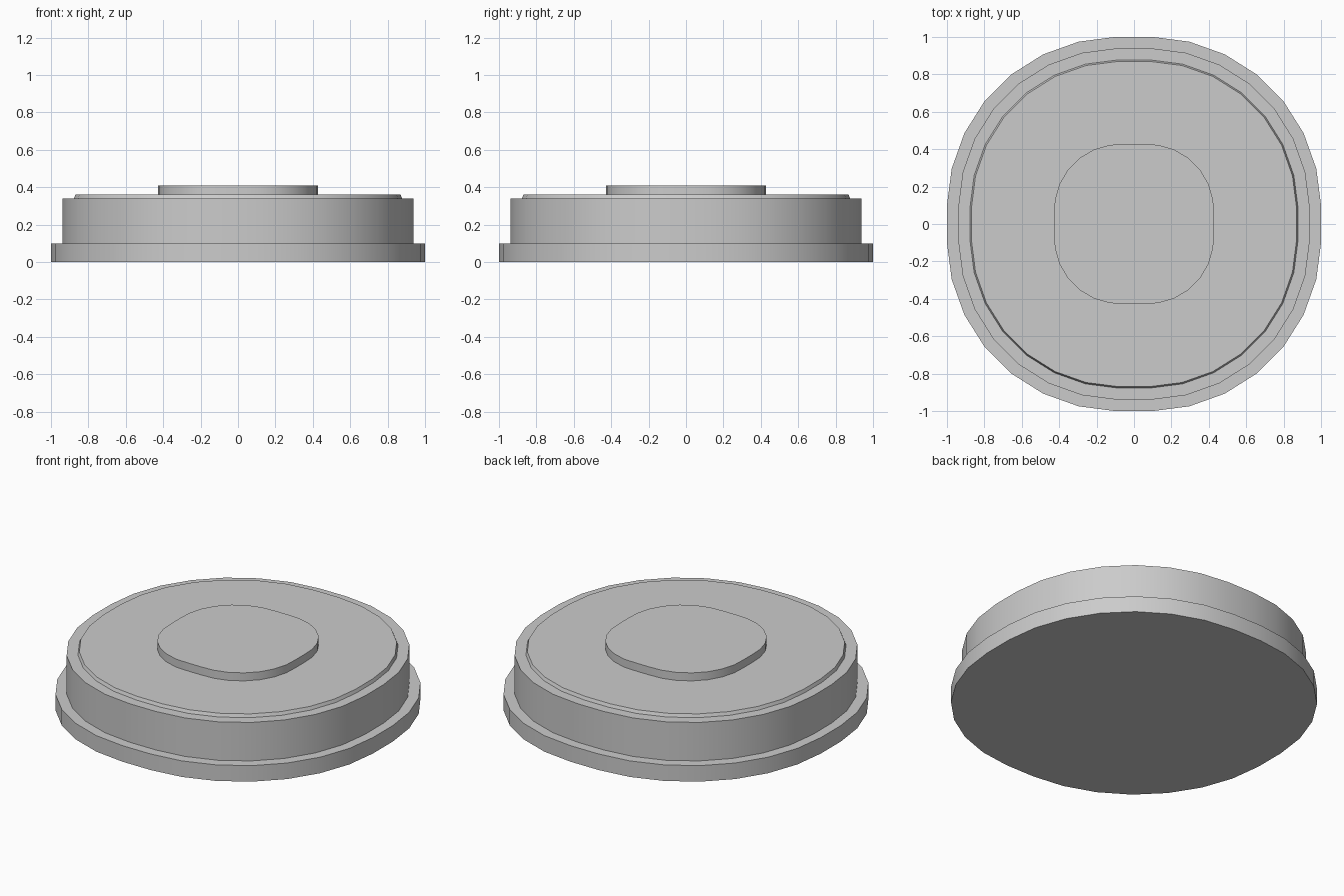
import bpy, bmesh
from math import sin, cos, pi, radians

if "Cube" in bpy.data.objects:
    bpy.data.objects.remove(bpy.data.objects["Cube"])

SIDES = 32


def ring_points(flat, bulge, z):
    # Slightly squared circle: 'flat' is the radius on the axes, 'bulge' the extra on the diagonals
    pts = []
    for i in range(SIDES):
        a = (i + 0.5) * 2 * pi / SIDES
        r = flat + bulge * abs(sin(2 * a))
        pts.append((r * cos(a), r * sin(a), z))
    return pts


def stepped_solid(name, rings):
    bm = bmesh.new()
    loops = [[bm.verts.new(p) for p in ring_points(*r)] for r in rings]
    bm.faces.new(loops[0][::-1])
    for lo, hi in zip(loops, loops[1:]):
        for i in range(SIDES):
            j = (i + 1) % SIDES
            bm.faces.new((lo[i], lo[j], hi[j], hi[i]))
    bm.faces.new(loops[-1])
    bmesh.ops.recalc_face_normals(bm, faces=bm.faces)
    mesh = bpy.data.meshes.new(name)
    bm.to_mesh(mesh)
    bm.free()
    ob = bpy.data.objects.new(name, mesh)
    bpy.context.collection.objects.link(ob)
    bpy.context.view_layer.objects.active = ob
    ob.select_set(True)
    bpy.ops.object.shade_smooth_by_angle(angle=radians(30))
    ob.select_set(False)
    return ob


# Flange, drum, lid and raised centre as one stepped profile: (flat, bulge, z)
stepped_solid("stepped_base", [
    (0.998, 0.037, 0.0),
    (0.998, 0.037, 0.10),    # flange edge
    (0.937, 0.035, 0.10),
    (0.937, 0.035, 0.34),    # drum wall
    (0.875, 0.033, 0.34),
    (0.867, 0.033, 0.36),    # thin lid
    (0.422, 0.036, 0.36),
    (0.422, 0.036, 0.41),    # raised centre
])
